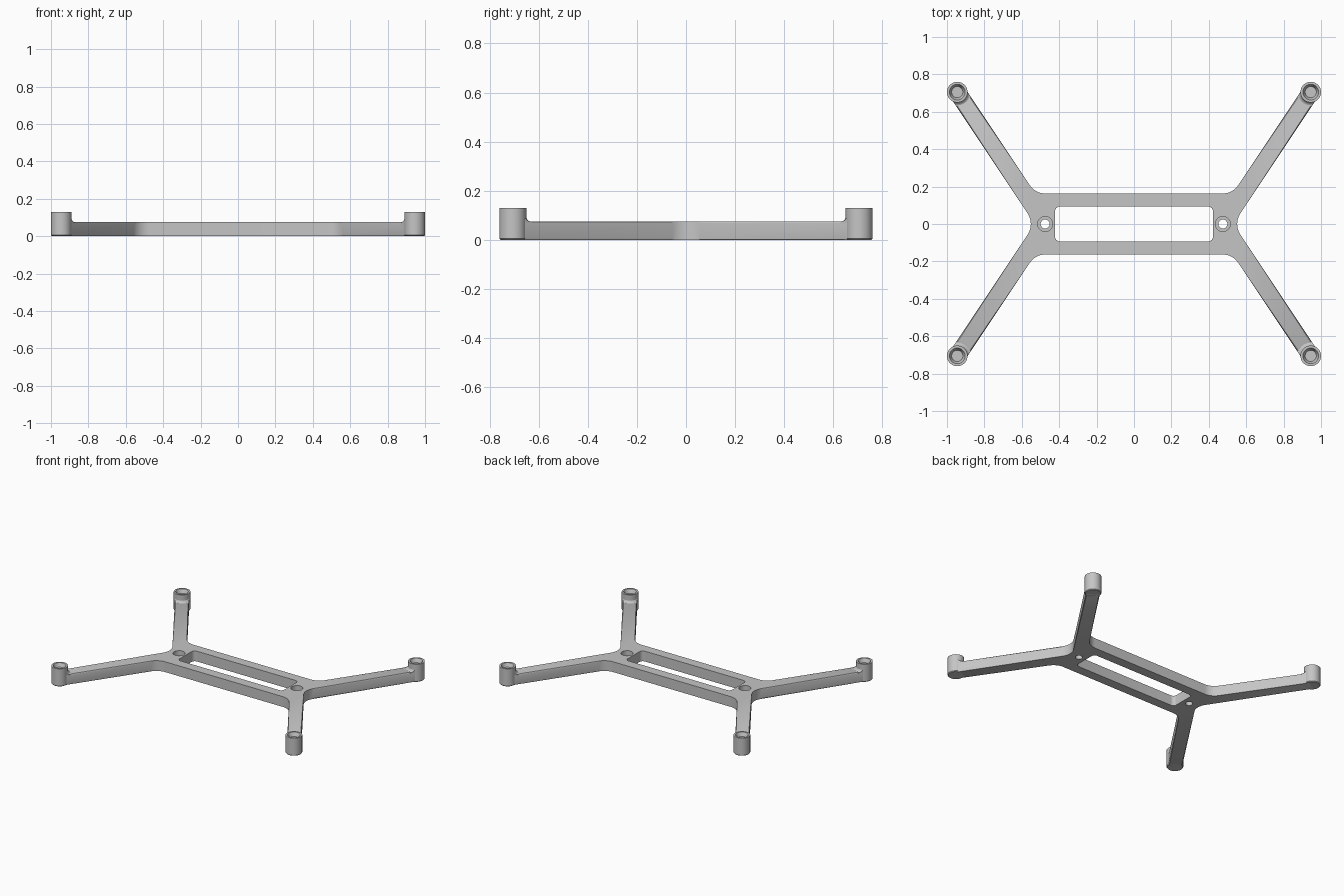
import bpy
import bmesh
import math
from mathutils import Vector

if "Cube" in bpy.data.objects:
    bpy.data.objects.remove(bpy.data.objects["Cube"], do_unlink=True)

grey = bpy.data.materials.new("matte grey")
grey.use_nodes = True
COLOUR = (0.56, 0.56, 0.56, 1)
grey.diffuse_color = COLOUR
grey.node_tree.nodes["Principled BSDF"].inputs["Base Color"].default_value = COLOUR

HOLE = Vector((0.475, 0, 0))       # where the two arms of one side meet
POST = Vector((0.945, 0.705, 0))   # centre of a corner post
HALF = 0.047                       # half the width of an arm
TOP = 0.075                        # thickness of the frame
RIM = 0.13                         # height of the posts
CORNERS = [(sx * POST.x, sy * POST.y) for sx in (1, -1) for sy in (1, -1)]


def finish(name, bm):
    bmesh.ops.recalc_face_normals(bm, faces=bm.faces[:])
    mesh = bpy.data.meshes.new(name)
    bm.to_mesh(mesh)
    bm.free()
    mesh.materials.append(grey)
    obj = bpy.data.objects.new(name, mesh)
    bpy.context.collection.objects.link(obj)
    return obj


def rounded(corners, steps=10):
    """Replace every corner (point, radius) with an arc."""
    out = []
    for i, (p, r) in enumerate(corners):
        if not r:
            out.append(p)
            continue
        a = (corners[i - 1][0] - p).normalized()
        b = (corners[(i + 1) % len(corners)][0] - p).normalized()
        half = a.angle(b) / 2
        centre = p + (a + b).normalized() * (r / math.sin(half))
        reach = r / math.tan(half)
        start, end = p + a * reach - centre, p + b * reach - centre
        out += [centre + start.lerp(end, k / steps).normalized() * r
                for k in range(steps + 1)]
    return out


def prism(name, points, z0, z1, bevel=0):
    bm = bmesh.new()
    low, high = [[bm.verts.new((p.x, p.y, z)) for p in points] for z in (z0, z1)]
    caps = [bm.faces.new(low[::-1]), bm.faces.new(high)]
    for i in range(len(points)):
        bm.faces.new((low[i - 1], low[i], high[i], high[i - 1]))
    if bevel:
        rims = [e for cap in caps for e in cap.edges]
        bmesh.ops.bevel(bm, geom=rims, offset=bevel, segments=2, profile=0.5, affect="EDGES")
    return finish(name, bm)


def lathe(name, profile, places, steps=48):
    """Spin an (r, z) profile that starts and ends on the axis, at each place."""
    bm = bmesh.new()
    for x, y in places:
        rings = []
        for r, z in profile:
            count = steps if r else 1
            rings.append([bm.verts.new((x + r * math.cos(math.tau * k / steps),
                                        y + r * math.sin(math.tau * k / steps), z))
                          for k in range(count)])
        for a, b in zip(rings, rings[1:]):
            for k in range(steps):
                n = (k + 1) % steps
                quad = [a[k % len(a)], a[n % len(a)], b[n % len(b)], b[k % len(b)]]
                bm.faces.new(list(dict.fromkeys(quad)))
    return finish(name, bm)


def select_only(obj):
    bpy.ops.object.select_all(action="DESELECT")
    bpy.context.view_layer.objects.active = obj
    obj.select_set(True)


def combine(obj, other, operation):
    mod = obj.modifiers.new(operation.lower(), "BOOLEAN")
    mod.operation = operation
    mod.solver = "EXACT"
    mod.object = other
    select_only(obj)
    bpy.ops.object.modifier_apply(modifier=mod.name)
    bpy.data.objects.remove(other, do_unlink=True)


# Frame outline: a centre bar with four splayed arms
along = (POST - HOLE).normalized()
side = Vector((along.y, -along.x, 0)) * HALF
crotch = Vector((HOLE.x + HALF / along.y, 0, 0))
bar_y = 0.163
elbow = HOLE - side
elbow += along * ((bar_y - elbow.y) / along.y)
right = [(crotch, 0.1), (POST + side, 0), (POST - side, 0), (elbow, 0.1)]
upper = right + [(Vector((-p.x, p.y, 0)), r) for p, r in reversed(right)]
lower = [(Vector((p.x, -p.y, 0)), r) for p, r in reversed(upper[1:-1])]
outline = rounded(upper + lower)
frame = prism("frame", outline, 0, TOP, bevel=0.007)

# Long slot through the bar
slot_x, slot_y = 0.422, 0.093
slot = rounded([(Vector((sx * slot_x, sy * slot_y, 0)), 0.025)
                for sx, sy in ((1, 1), (-1, 1), (-1, -1), (1, -1))], 6)
combine(frame, prism("slot_cutter", slot, -0.1, 0.2), "DIFFERENCE")

# Counterbored screw holes
bore = [(0, -0.1), (0.024, -0.1), (0.024, 0.04), (0.04, 0.04), (0.04, 0.2), (0, 0.2)]
combine(frame, lathe("bore_cutter", bore, [(HOLE.x, 0), (-HOLE.x, 0)]), "DIFFERENCE")

# Curved fillets where the arms run up into the posts, trimmed to the arm width
R = 0.023
arc = [(0.077 - R * math.sin(t), 0.097 - R * math.cos(t))
       for t in (math.pi / 2 * k / 6 for k in range(7))]
fillets = lathe("post_fillets", [(0, 0.05), (0.077, 0.05)] + arc + [(0, 0.097)], CORNERS)
combine(fillets, prism("fillet_trim", outline, -0.1, 0.3), "INTERSECT")

# Corner posts with tapered sockets in their tops
profile = [(0, 0), (0.05, 0), (0.055, 0.005), (0.055, RIM),
           (0.042, RIM), (0.03, 0.103), (0, 0.103)]
posts = lathe("corner_posts", profile, CORNERS)

for part in (frame, fillets, posts):
    select_only(part)
    bpy.ops.object.shade_smooth_by_angle(angle=math.radians(30))
